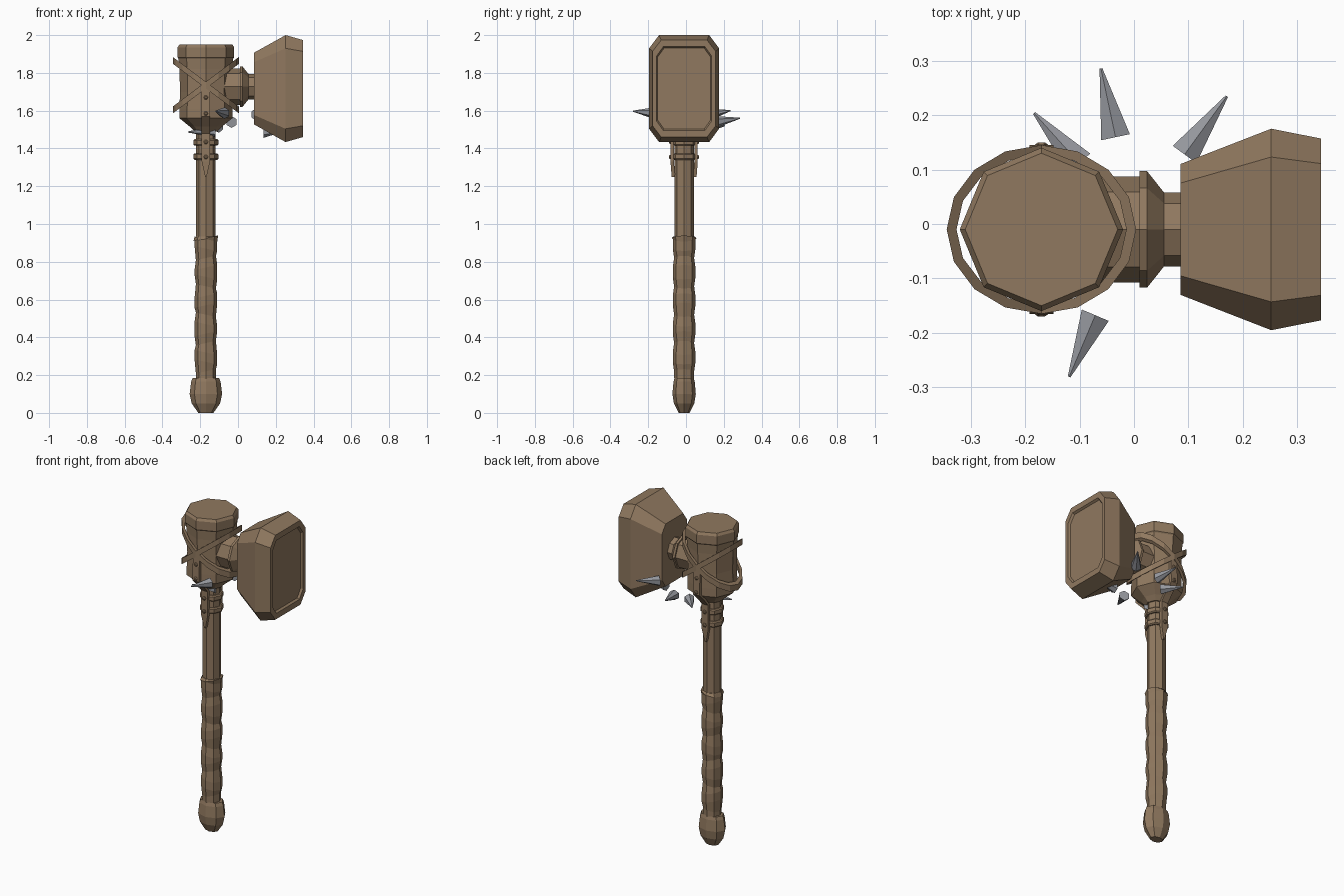
import bpy, bmesh, math
from mathutils import Vector

if "Cube" in bpy.data.objects:
    bpy.data.objects.remove(bpy.data.objects["Cube"])

AX, AY = -0.17, -0.01          # handle axis


def material(name, rgb):
    m = bpy.data.materials.new(name)
    m.diffuse_color = (*rgb, 1)
    m.use_nodes = True
    m.node_tree.nodes["Principled BSDF"].inputs["Base Color"].default_value = m.diffuse_color
    return m


BROWN = material("brown", (0.28, 0.19, 0.115))
GREY = material("steel_grey", (0.31, 0.32, 0.35))


def loft(name, rings, mat=BROWN, closed=False):
    """Skin a list of equal-length point rings; cap the ends or join them in a loop."""
    bm = bmesh.new()
    vs = [[bm.verts.new(p) for p in r] for r in rings]
    n = len(vs[0])
    pairs = list(zip(vs, vs[1:])) + ([(vs[-1], vs[0])] if closed else [])
    for a, b in pairs:
        for i in range(n):
            j = (i + 1) % n
            bm.faces.new((a[i], a[j], b[j], b[i]))
    if not closed:
        bm.faces.new(vs[0])
        bm.faces.new(vs[-1])
    bmesh.ops.recalc_face_normals(bm, faces=bm.faces)
    me = bpy.data.meshes.new(name)
    bm.to_mesh(me)
    bm.free()
    me.materials.append(mat)
    ob = bpy.data.objects.new(name, me)
    bpy.context.collection.objects.link(ob)
    return ob


def circle(n):
    return [(math.cos(2 * math.pi * i / n), math.sin(2 * math.pi * i / n)) for i in range(n)]


def lathe(name, profile, sy=1.0, n=8, tilt=None):
    """Octagonal turned part on the handle axis; profile is (z, radius)."""
    rings = []
    for k, (z, r) in enumerate(profile):
        t = tilt(k) if tilt else 0
        rings.append([(AX + c * r, AY + s * r * sy, z + t * c * r) for c, s in circle(n)])
    return loft(name, rings)


# Pommel, shaft and collars
lathe("pommel", [(0, .04), (.05, .075), (.10, .086), (.165, .078), (.185, .07)], sy=.72)
lathe("shaft", [(.17, .052), (1.53, .052)])
for i, z in enumerate((1.34, 1.415)):
    lathe(f"collar_{i + 1}", [(z, .06), (z + .006, .066), (z + .028, .066), (z + .034, .06)])

# Wavy leather grip, slightly skewed bands
grip = [(.185, .053)]
for k in range(5):
    z = .22 + k * .15
    grip += [(z, .053), (z + .05, .060), (z + .10, .060)]
grip += [(.925, .065), (.935, .055)]
lathe("grip", grip, tilt=lambda k: 0 if k in (0, len(grip) - 1) else .22 * (-1) ** (k // 2))

# Drum socket with top cap
lathe("drum", [(1.49, .06), (1.515, .085), (1.56, .14), (1.61, .14), (1.70, .137),
               (1.82, .14), (1.88, .145)])
lathe("drum_cap", [(1.872, .142), (1.882, .15), (1.935, .15), (1.95, .14)])

# Crossed bindings: two tilted bands around the drum
for i, s in enumerate((1, -1)):
    rings = []
    for c, q in circle(16):
        pts = []
        for d, h in ((0, -.018), (.018, -.018), (.018, .018), (0, .018)):
            x, y = c * (.156 + d), q * (.137 + d)
            pts.append((AX + x, AY + y, 1.735 + s * .75 * x + h))
        rings.append(pts)
    loft(f"cross_binding_{i + 1}", rings, closed=True)

# Riveted strap plates down the front and back
path = [(1.72, .143), (1.57, .149), (1.515, .095), (1.48, .066), (1.33, .066), (1.25, .060)]
for side, s in (("front", -1), ("back", 1)):
    rings = []
    for k, (z, r) in enumerate(path):
        w = .004 if k == len(path) - 1 else .022
        rings.append([(AX + a * w, AY + s * (r + d), z)
                      for a, d in ((-1, -.012), (1, -.012), (1, .006), (-1, .006))])
    loft(f"strap_{side}", rings)
    for i, (z, r) in enumerate(((1.67, .146), (1.585, .15), (1.435, .07), (1.355, .07))):
        loft(f"rivet_{side}_{i + 1}",
             [[(AX + c * q, AY + s * (r + d), z + v * q) for c, v in circle(6)]
              for d, q in ((0, .012), (.006, .012), (.010, .006))])

# Octagonal neck between drum and hammer block
loft("neck", [[(x, AY + c * r, 1.727 + s * r) for c, s in circle(8)] for x, r in
              ((-.12, .097), (.01, .097), (.01, .107), (.024, .107), (.055, .068), (.10, .068))])


def chamfered(x, hy, hz, cy, cz):
    q = [(hy, hz - cz), (hy - cy, hz), (cy - hy, hz), (-hy, hz - cz)]
    q += [(-a, -b) for a, b in q]
    return [(x, AY + a, 1.717 + b) for a, b in q]


# Hammer block with recessed striking face
loft("hammer_block", [chamfered(.085, .12, .19, .035, .05),
                      chamfered(.252, .185, .283, .052, .07),
                      chamfered(.343, .167, .257, .046, .06),
                      chamfered(.343, .146, .222, .036, .05),
                      chamfered(.331, .140, .214, .034, .047)])

# Loose ring of radial spikes: angle, base radius, tip radius, base z, tip z
for i, (ang, r0, r1, z0, z1) in enumerate(((54, .158, .290, 1.58, 1.60), (102, .163, .292, 1.54, 1.56),
                                           (132, .150, .274, 1.515, 1.52), (194, .130, .272, 1.49, 1.487),
                                           (247, .182, .305, 1.587, 1.597), (-2, .135, .265, 1.487, 1.50))):
    a = math.radians(ang)
    d = Vector((math.cos(a), math.sin(a), 0))
    t = Vector((-d.y, d.x, 0))
    up = Vector((0, 0, 1))
    loft(f"spike_{i + 1}", [[d * r + up * z + (t * c + up * s) * w
                             for c, s in ((q[1], q[0]) for q in circle(6))]
                            for r, z, w in ((r0, z0, .031), (r1, z1, .003))], GREY)
